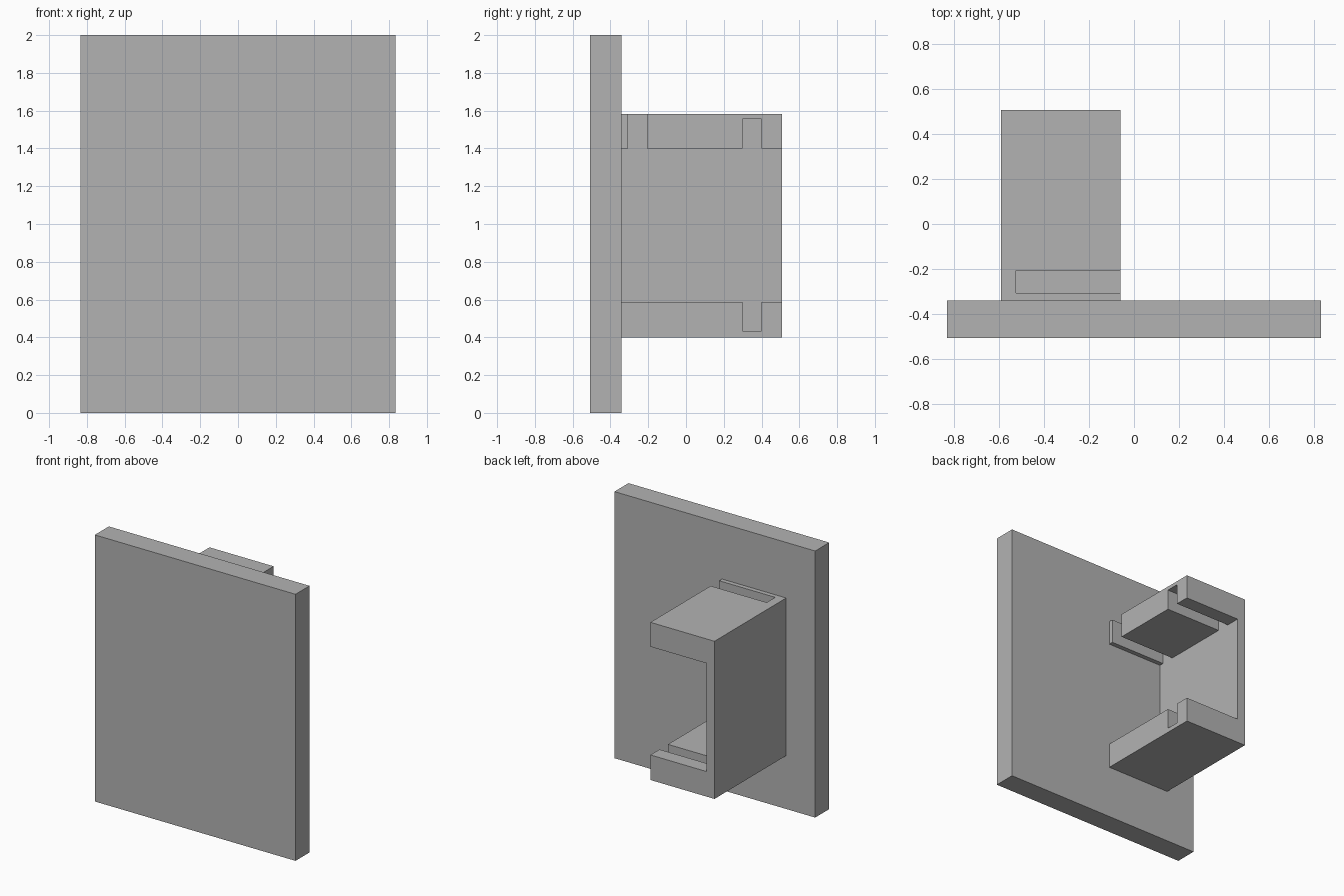
import bpy
from mathutils import Vector

old = bpy.data.objects.get("Cube")
if old:
    bpy.data.objects.remove(old, do_unlink=True)

grey = bpy.data.materials.new("plain grey")
grey.use_nodes = True
colour = (0.45, 0.45, 0.45, 1)
grey.diffuse_color = colour
grey.node_tree.nodes["Principled BSDF"].inputs["Base Color"].default_value = colour


def box(name, low, high):
    """Axis-aligned box between two corners."""
    low, high = Vector(low), Vector(high)
    bpy.ops.mesh.primitive_cube_add(size=1, location=(low + high) / 2)
    ob = bpy.context.object
    ob.name = name
    ob.scale = high - low
    bpy.ops.object.transform_apply(location=True, rotation=False, scale=True)
    ob.data.materials.append(grey)
    return ob


def cut(target, low, high):
    """Remove a box-shaped volume from the target."""
    cutter = box("cutter", low, high)
    cutter.hide_render = True
    mod = target.modifiers.new("cut", 'BOOLEAN')
    mod.operation = 'DIFFERENCE'
    mod.solver = 'EXACT'
    mod.object = cutter
    bpy.ops.object.select_all(action='DESELECT')
    bpy.context.view_layer.objects.active = target
    target.select_set(True)
    bpy.ops.object.modifier_apply(modifier=mod.name)
    bpy.data.objects.remove(cutter, do_unlink=True)


# Main dimensions
plate_back, back = -0.342, 0.508
outer, inner, tip = -0.592, -0.525, -0.06
bottom, top = 0.4, 1.583
lower_arm, upper_arm = 0.588, 1.4
over = 0.1

# Front panel
box("front_plate", (-0.833, -back, 0), (0.833, plate_back, 2))

# C-shaped bracket: side wall with two arms open towards +x
bracket = box("bracket", (outer, plate_back, bottom), (tip, back, top))
cut(bracket, (inner, plate_back - over, lower_arm), (tip + over, back + over, upper_arm))

# Slot through the upper arm, next to the plate
cut(bracket, (inner, -0.308, upper_arm - over), (tip + over, -0.207, top + over))

# Facing grooves on the inside of both arms
cut(bracket, (inner, 0.3, upper_arm - over), (tip + over, 0.4, 1.555))
cut(bracket, (inner, 0.3, 0.433), (tip + over, 0.4, lower_arm + over))
